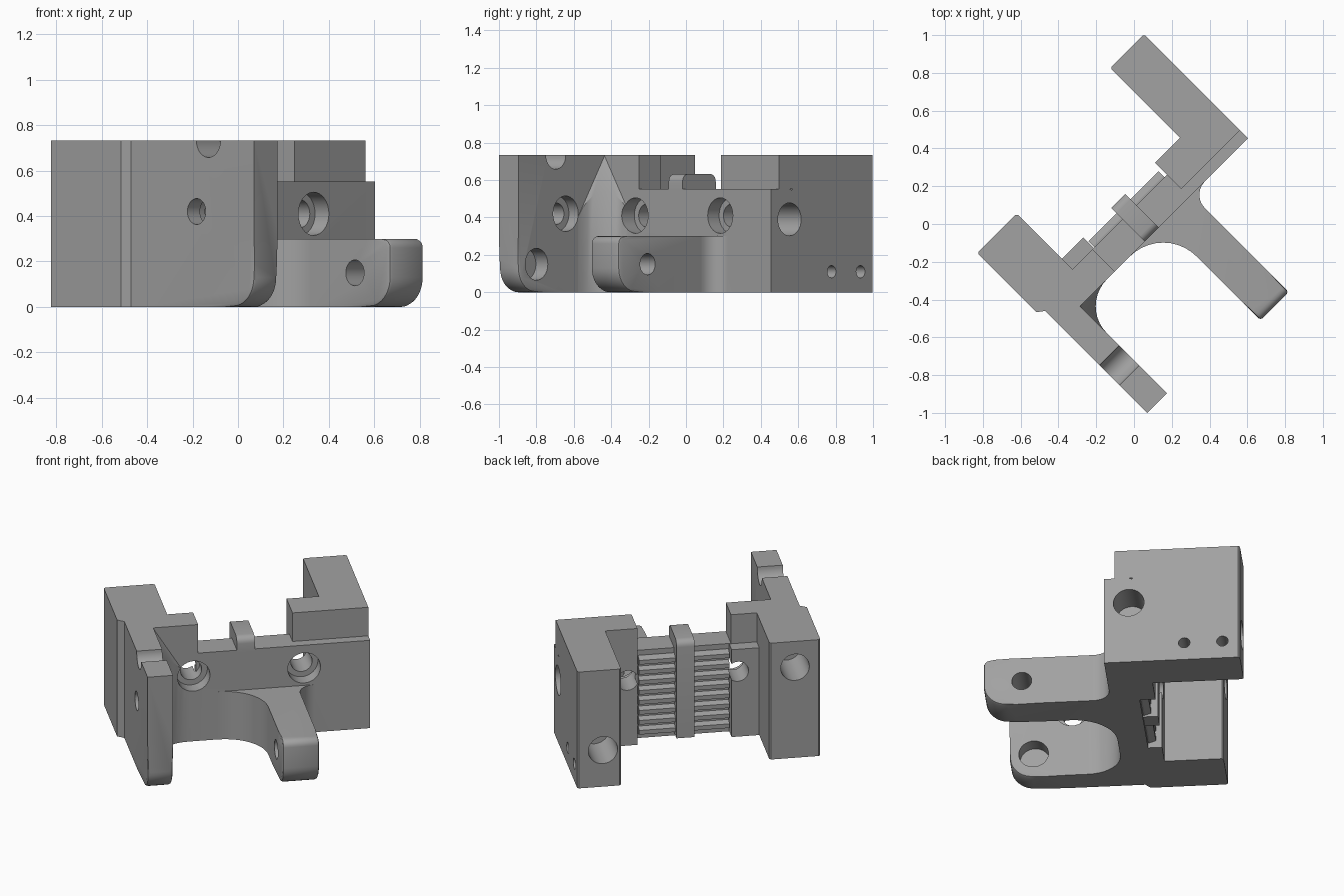
import bpy, bmesh, math
from mathutils import Vector

cube = bpy.data.objects.get("Cube")
if cube:
    bpy.data.objects.remove(cube, do_unlink=True)

grey = bpy.data.materials.new("machined_grey")
grey.use_nodes = True
COLOUR = (0.36, 0.36, 0.36, 1)
grey.diffuse_color = COLOUR
grey.node_tree.nodes["Principled BSDF"].inputs["Base Color"].default_value = COLOUR

S = math.sqrt(0.5)
TOP = 0.733


# Working frame: u runs along the wall, v points forward, both turned 45 degrees
def place(u, v, z):
    return Vector(((u + v) * S, (u - v) * S, z))


def extrude(name, pts, axis, a, b, round_end=None, slope=None):
    """Extrude a 2D profile along axis u (v,z), v (u,z) or z (u,v)."""
    to3 = {"u": lambda p, t: place(t, *p),
           "v": lambda p, t: place(p[0], t, p[1]),
           "z": lambda p, t: place(*p, t)}[axis]
    bm = bmesh.new()
    lo = [bm.verts.new(to3(p, a)) for p in pts]
    hi = [bm.verts.new(to3(p, b)) for p in pts]
    if slope:
        for p, vert in zip(pts, hi):
            vert.co.z -= slope(p)
    bm.faces.new(lo)
    bm.faces.new(hi)
    n = len(pts)
    for i in range(n):
        j = (i + 1) % n
        bm.faces.new((lo[i], lo[j], hi[j], hi[i]))
    bmesh.ops.recalc_face_normals(bm, faces=bm.faces)
    if round_end:
        # Soften the free end only, leaving the root to merge cleanly
        def free(e):
            return all((w.co.x - w.co.y) * S > round_end and w.co.z < TOP - 0.001
                       for w in e.verts) and e.calc_face_angle(0) > 1
        bmesh.ops.bevel(bm, geom=[e for e in bm.edges if free(e)], offset=0.016,
                        segments=2, profile=0.5, affect="EDGES")
    mesh = bpy.data.meshes.new(name)
    bm.to_mesh(mesh)
    bm.free()
    mesh.materials.append(grey)
    obj = bpy.data.objects.new(name, mesh)
    bpy.context.collection.objects.link(obj)
    return obj


def rect(a0, b0, a1, b1):
    return [(a0, b0), (a1, b0), (a1, b1), (a0, b1)]


def arc(cx, cy, r, start, end, steps=10):
    angles = [math.radians(start + (end - start) * i / steps) for i in range(steps + 1)]
    return [(cx + r * math.cos(t), cy + r * math.sin(t)) for t in angles]


def hole(axis, c, r, a, b):
    return extrude("hole_cutter", arc(*c, r, 0, 360, 32)[:-1], axis, a, b)


def fillet(name, cu, cv, side, r, height, slope=None):
    e = 0.001
    curve = [(cu + side * (r - x), cv + r - y) for x, y in arc(0, 0, r, 0, 90)]
    pts = [(cu - side * e, cv - e), (cu - side * e, cv + r)] + curve + [(cu + side * r, cv - e)]
    return extrude(name, pts, "z", 0, height, slope=slope)


def combine(body, part, operation):
    mod = body.modifiers.new("combine", "BOOLEAN")
    mod.operation = operation
    mod.solver = "EXACT"
    mod.object = part
    bpy.context.view_layer.objects.active = body
    bpy.ops.object.modifier_apply(modifier=mod.name)
    bpy.data.objects.remove(part, do_unlink=True)


def smooth(obj):
    bpy.ops.object.select_all(action="DESELECT")
    obj.select_set(True)
    bpy.context.view_layer.objects.active = obj
    bpy.ops.object.shade_smooth_by_angle(angle=math.radians(30))


# Left block with the tall end of the wall
body = extrude("bracket_body", [
    (-.685, -.478), (-.41, -.478), (-.40, -.468), (-.40, -.06), (-.25, -.06),
    (-.25, .106), (-.51, .106), (-.51, .15), (-.658, .15), (-.658, -.007),
    (-.695, -.035), (-.695, -.468)], "z", 0, TOP)

# Side profiles with a rounded lower front corner
plate_side = [(.05, 0)] + arc(.627, .13, .13, -90, 0) + [(.757, TOP), (.05, TOP)]
arm_side = [(0, 0)] + arc(.704, .13, .13, -90, 0) + arc(.794, .26, .04, 0, 90, 5) + [(0, .3)]

parts = [
    extrude("left_plate", plate_side, "u", -.658, -.51, round_end=.3),
    extrude("left_pillar", rect(-.42, -.14, -.24, 0), "z", 0, .55),
    extrude("wall", rect(-.3, -.06, .748, .106), "z", 0, .553),
    extrude("right_pillar", rect(.308, -.15, .6, .045), "z", 0, TOP),
    extrude("right_block", [(.495, -.662), (.505, -.672), (.738, -.672), (.748, -.662),
                            (.748, .045), (.495, .045)], "z", 0, TOP),
    extrude("arm", arm_side, "u", .113, .325, round_end=.4),
    fillet("arm_inner_fillet", .113, .106, -1, .25, .3),
    fillet("arm_outer_fillet", .325, .106, 1, .1, .3),
    fillet("plate_fillet", -.51, .106, 1, .2, .729,
           slope=lambda p: 2.3 * S * (p[0] + .51 + p[1] - .106)),
]
for part in parts:
    combine(body, part, "UNION")

# Round-bottomed slot behind the right slab
slot = [(-.15, .9)] + arc(-.116, .585, .04, 180, 270, 6) \
    + arc(-.06, .585, .04, 270, 360, 6) + [(-.02, .9)]
slot[0] = (slot[1][0], .9)
cutters = [
    extrude("slot_cutter", slot, "u", .2, .9),
    hole("u", (.474, TOP), .075, -.8, -.4),       # plate top groove
    hole("u", (.40, .42), .057, -.8, -.4),        # plate through hole
    hole("u", (.40, .42), .095, -.58, -.3),
    hole("u", (.62, .15), .085, -.6, -.4),        # plate blind hole
    hole("u", (.615, .15), .057, .0, .5),         # arm hole
    hole("u", (-.035, .39), .088, .55, .9),       # right side hole
    hole("u", (-.353, .11), .033, .6, .9),
    hole("u", (-.572, .11), .033, .6, .9),
    hole("v", (-.548, .57), .083, -.6, -.2),      # left block hole
    hole("v", (.60, .23), .085, -.8, -.4),        # right block hole
]
for u in (-.276, .365):                           # stepped wall holes
    cutters += [hole("v", (u, .41), .095, .02, .3), hole("v", (u, .41), .062, -.3, .2)]
for cutter in cutters:
    combine(body, cutter, "DIFFERENCE")
smooth(body)

# Centre rib wrapping over the wall
rib_side = [(-.145, .02)] + arc(-.105, .592, .04, 180, 90, 5) \
    + arc(.066, .592, .04, 90, 0, 5) + [(.106, .54), (-.05, .54), (-.05, .02)]
smooth(extrude("centre_rib", rib_side, "u", -.025, .08))

# Rack teeth on the rear of the wall
rack = [(-.05, .03)]
for i in range(8):
    z = .03 + i * .063
    rack += [(-.07, z), (-.105, z + .012), (-.105, z + .038), (-.07, z + .05)]
rack.append((-.05, rack[-1][1]))
for name, u0, u1 in (("left_rack_teeth", -.235, -.025), ("right_rack_teeth", .08, .29)):
    extrude(name, rack, "u", u0, u1)
